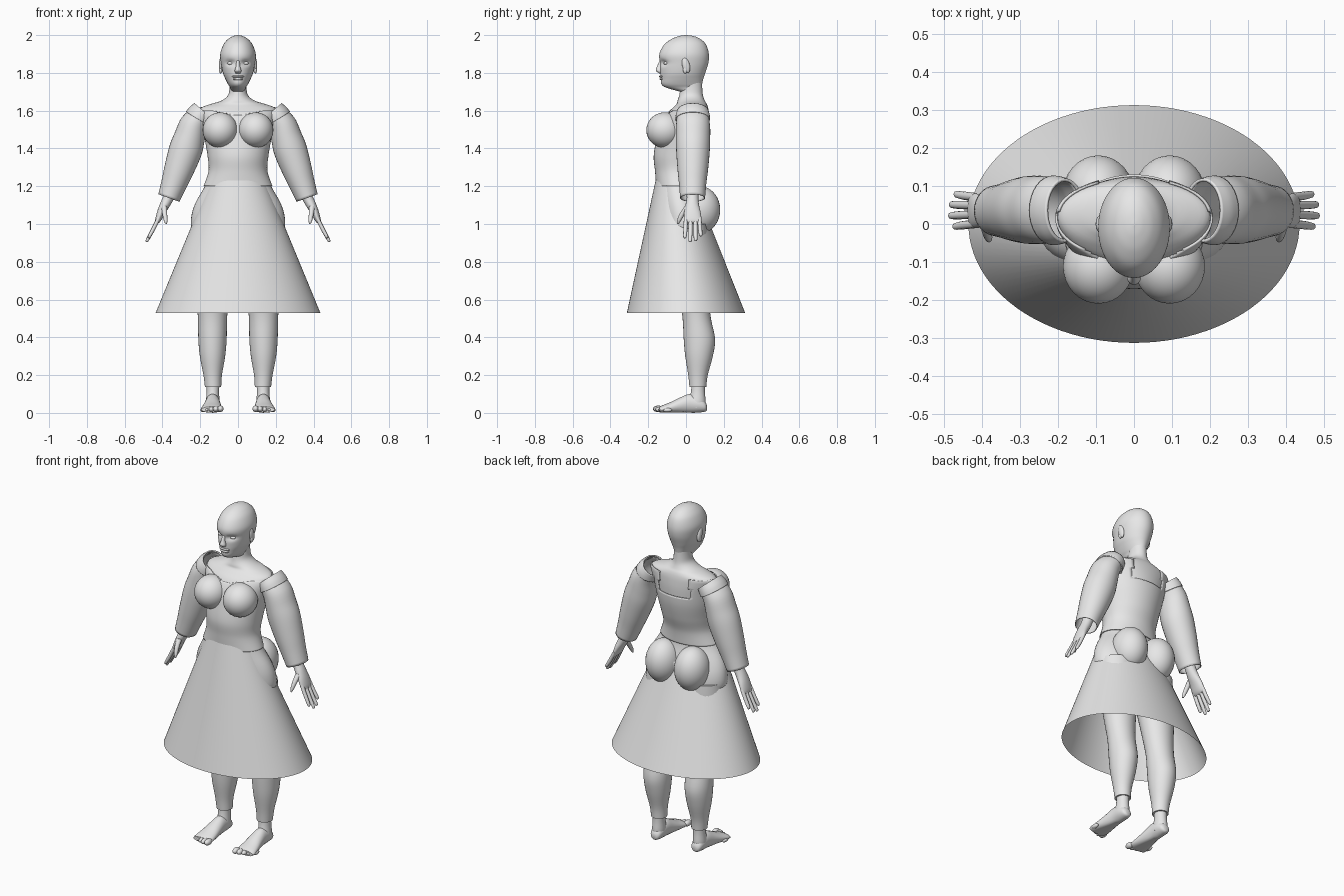
import bpy, bmesh, math
from mathutils import Vector, Matrix

grey = bpy.data.materials.new("plain_grey")
grey.diffuse_color = (0.8, 0.8, 0.8, 1)


def finish(bm, name, mirror=False, thick=0, angle=45):
    bmesh.ops.recalc_face_normals(bm, faces=bm.faces)
    me = bpy.data.meshes.new(name)
    bm.to_mesh(me)
    bm.free()
    me.materials.append(grey)
    ob = bpy.data.objects.new(name, me)
    bpy.context.collection.objects.link(ob)
    bpy.ops.object.select_all(action='DESELECT')
    ob.select_set(True)
    bpy.context.view_layer.objects.active = ob
    bpy.ops.object.shade_smooth_by_angle(angle=math.radians(angle))
    if thick:
        m = ob.modifiers.new("thickness", 'SOLIDIFY')
        m.thickness, m.offset = thick, 1
    if mirror:
        ob.modifiers.new("mirror", 'MIRROR')
    return ob


def smooth_rows(rows, steps):
    """Catmull-Rom interpolation between section rows."""
    out = []
    for i in range(len(rows) - 1):
        a, b = rows[max(i - 1, 0)], rows[i]
        c, d = rows[i + 1], rows[min(i + 2, len(rows) - 1)]
        for s in range(steps):
            t = s / steps
            out.append([0.5 * (2 * q + (r - p) * t + (2 * p - 5 * q + 4 * r - w) * t * t
                               + (3 * q - p - 3 * r + w) * t ** 3)
                        for p, q, r, w in zip(a, b, c, d)])
    return out + [list(rows[-1])]


def loft(rows, n=32, steps=4, cap=True, bm=None):
    """Rows are centre, half-axis u, half-axis v (nine numbers)."""
    bm = bm or bmesh.new()
    rings = []
    for r in smooth_rows(rows, steps):
        c, u, v = Vector(r[:3]), Vector(r[3:6]), Vector(r[6:])
        rings.append([bm.verts.new(c + u * math.cos(2 * math.pi * k / n)
                                   + v * math.sin(2 * math.pi * k / n)) for k in range(n)])
    for a, b in zip(rings, rings[1:]):
        for k in range(n):
            bm.faces.new((a[k], a[(k + 1) % n], b[(k + 1) % n], b[k]))
    if cap:
        bm.faces.new(rings[0])
        bm.faces.new(rings[-1])
    return bm


def level(z, front, back, rx, cx=0):
    return (cx, (front + back) / 2, z, rx, 0, 0, 0, (back - front) / 2, 0)


def limb(pts):
    """Sections (x, y, z, width, depth) along a path in the xz plane."""
    rows = []
    for i, (x, y, z, w, d) in enumerate(pts):
        p, q = pts[max(i - 1, 0)], pts[min(i + 1, len(pts) - 1)]
        t = Vector((q[0] - p[0], 0, q[2] - p[2])).normalized()
        rows.append((x, y, z, -t.z * w, 0, t.x * w, 0, d, 0))
    return rows


def ball(loc, size, rot=0, bm=None, seg=24):
    bm = bm or bmesh.new()
    mat = (Matrix.Translation(loc) @ Matrix.Rotation(rot, 4, 'X')
           @ Matrix.Diagonal((*size, 1)))
    bmesh.ops.create_uvsphere(bm, u_segments=seg, v_segments=seg * 2 // 3, radius=1, matrix=mat)
    return bm


# Head with eye sockets pressed in
bm = loft([level(*r) for r in (
    (1.70, -.03, .08, .035), (1.722, -.105, .082, .042), (1.74, -.13, .085, .053),
    (1.77, -.134, .092, .068), (1.80, -.136, .102, .08), (1.85, -.138, .118, .09),
    (1.90, -.141, .121, .094), (1.95, -.115, .106, .077), (1.98, -.075, .075, .052),
    (1.995, -.035, .04, .025), (2.0, -.004, .004, .003))], n=48, steps=6)
for v in bm.verts:
    if v.co.y < -.04:
        dx, dz = (abs(v.co.x) - .04) / .022, (v.co.z - 1.853) / .014
        v.co.y += .018 * math.exp(-dx * dx - dz * dz)
finish(bm, "head")

# Face details
finish(loft([(0, -.128, 1.865, .009, 0, 0, 0, .012, 0), (0, -.138, 1.835, .011, 0, 0, 0, .015, 0),
             (0, -.142, 1.812, .018, 0, 0, 0, .018, 0), (0, -.132, 1.798, .013, 0, 0, 0, .01, 0)],
            n=16), "nose")
bm = ball((0, -.128, 1.781), (.032, .014, .007))
ball((0, -.126, 1.768), (.028, .014, .008), bm=bm)
finish(bm, "lips")
finish(ball((.04, -.106, 1.851), (.017, .012, .009)), "eyes", mirror=True)
bm = ball((.09, .0, 1.84), (.011, .02, .042), rot=.25)
ball((.092, -.004, 1.815), (.008, .012, .018), bm=bm)
finish(bm, "ears", mirror=True)

# Torso and neck
torso = [level(*r) for r in (
    (.9, -.1, .1, .2), (.97, -.14, .115, .245), (1.04, -.145, .11, .247),
    (1.11, -.145, .09, .226), (1.2, -.152, .066, .176), (1.28, -.158, .075, .15),
    (1.36, -.165, .1, .155), (1.45, -.15, .12, .17), (1.53, -.13, .125, .185),
    (1.585, -.1, .122, .2), (1.615, -.07, .117, .195), (1.635, -.05, .11, .145),
    (1.652, -.045, .1, .09), (1.68, -.036, .09, .054), (1.72, -.03, .086, .045),
    (1.77, -.03, .085, .045))]
finish(loft(torso, n=48), "torso")

# Bodice shell with a low neckline front and back
bm = loft(torso[4:12], n=64, steps=8, cap=False)


def bare(c):
    if c.y < .03:
        return c.z > 1.57 + .03 * min(1, abs(c.x) / .15)
    return c.z > 1.615 or (c.z > 1.5 and abs(c.x) < .1)


bmesh.ops.delete(bm, geom=[f for f in bm.faces if bare(f.calc_center_median())], context='FACES')
finish(bm, "bodice", thick=.006)

# Bust and seat
finish(ball((.094, -.112, 1.497), (.093, .098, .094), seg=32), "bust", mirror=True)
finish(ball((.094, .073, 1.075), (.096, .108, .125), seg=32), "seat", mirror=True)

# Open skirt cone
finish(loft([level(1.23, -.161, .035, .147), level(.53, -.313, .313, .436)],
            n=96, steps=1, cap=False), "skirt")

# Sleeves, open at shoulder and cuff
finish(loft(limb([(.185, .036, 1.59, .052, .078), (.232, .037, 1.53, .07, .085),
                  (.256, .037, 1.46, .078, .086), (.278, .037, 1.39, .084, .085),
                  (.312, .036, 1.29, .075, .077), (.34, .035, 1.21, .064, .068),
                  (.366, .035, 1.138, .055, .062)]), cap=False),
       "sleeves", mirror=True, thick=.004)

# Shoulder edging raised above the sleeve heads
finish(loft(limb([(.182, .036, 1.596, .058, .076), (.2, .036, 1.575, .064, .082),
                  (.212, .036, 1.555, .067, .084)]), cap=False),
       "shoulder_edging", mirror=True, thick=.008, angle=30)

# Hands with four fingers and a thumb
bm = loft(limb([(.345, .035, 1.2, .03, .034), (.368, .035, 1.14, .028, .031),
                (.388, .033, 1.1, .026, .036), (.408, .034, 1.06, .021, .044),
                (.424, .036, 1.02, .015, .046), (.43, .037, 1.005, .008, .04)]), n=20)
for y0, y1, x, z in ((.0, -.006, .473, .925), (.025, .022, .484, .905),
                     (.049, .051, .482, .91), (.071, .078, .47, .935)):
    loft(limb([(.418, y0, 1.035, .01, .011), (.424 + (x - .424) * .5, (y0 + y1) / 2,
         (1.02 + z) / 2, .01, .011), (x - .003, y1, z + .008, .008, .009),
        (x, y1, z, .003, .004)]), n=12, bm=bm)
loft(limb([(.392, .012, 1.095, .016, .018), (.388, -.018, 1.055, .013, .015),
           (.383, -.036, 1.02, .01, .011), (.38, -.043, 1.0, .004, .005)]), n=12, bm=bm)
finish(bm, "hands", mirror=True)

# Trouser legs
finish(loft([level(*r) for r in (
    (.137, .018, .108, .043, .132), (.2, .012, .115, .049, .134), (.3, -.004, .142, .067, .135),
    (.39, -.012, .154, .075, .135), (.5, -.018, .132, .077, .135), (.6, -.035, .122, .086, .134),
    (.75, -.065, .12, .102, .13), (.9, -.1, .115, .115, .125), (1, -.11, .11, .115, .122))]),
    "trouser_legs", mirror=True)

# Feet: ankle, flat-soled foot and toes
bm = loft([level(.16, .03, .1, .034, .132), level(.11, .026, .1, .033, .133),
           level(.06, .015, .104, .036, .134), level(.03, .01, .1, .034, .134)], n=24)
foot = ((.11, .028, .014, .014), (.1, .034, .028, .027), (.07, .045, .036, .042),
        (.02, .05, .038, .05), (-.03, .04, .044, .042), (-.08, .028, .052, .03),
        (-.12, .021, .057, .021), (-.14, .018, .054, .015))
loft([(.134 + .05 * max(0, -y), y, z, w, 0, 0, 0, 0, h) for y, z, w, h in foot], n=24, bm=bm)
for i in range(5):
    ball((.093 + .024 * i, -.147 + .003 * i * i, .022 - .0015 * i),
         (.017 - .0016 * i, .029 - .001 * i, .017 - .0015 * i), bm=bm, seg=14)
for v in bm.verts:
    v.co.z = max(v.co.z, 0.004 if v.co.y < .03 else 0)
lowest = min(v.co.z for v in bm.verts)
for v in bm.verts:
    if v.co.z < .03:
        v.co.z = max(0, v.co.z - lowest)
finish(bm, "feet", mirror=True)
